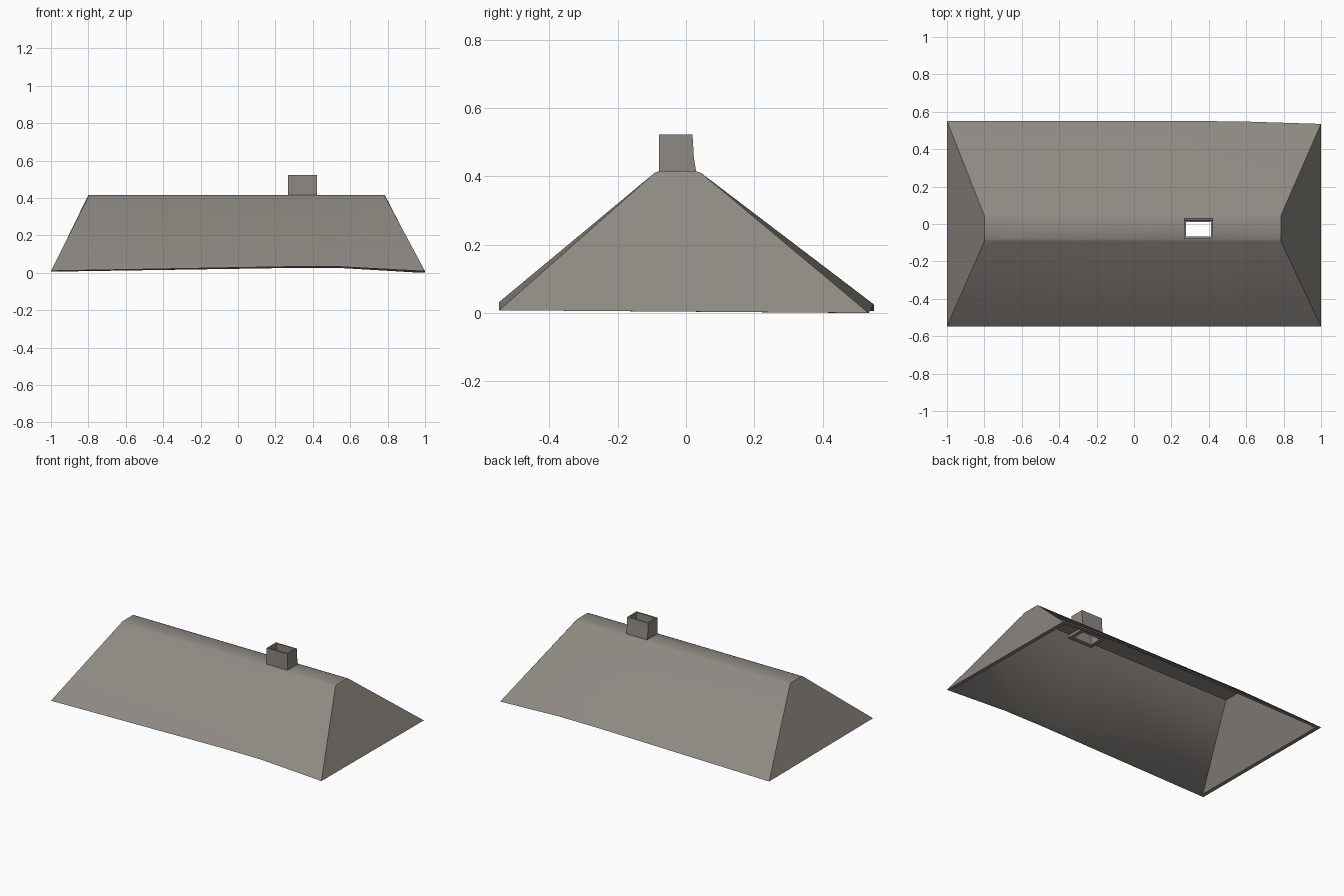
import bpy, bmesh, math

if "Cube" in bpy.data.objects:
    bpy.data.objects.remove(bpy.data.objects["Cube"])

mat = bpy.data.materials.new("weathered grey")
mat.diffuse_color = (0.27, 0.25, 0.225, 1)
mat.use_nodes = True
mat.node_tree.nodes["Principled BSDF"].inputs["Base Color"].default_value = mat.diffuse_color


def finish(bm, name):
    bmesh.ops.remove_doubles(bm, verts=bm.verts, dist=1e-5)
    bmesh.ops.recalc_face_normals(bm, faces=bm.faces)
    me = bpy.data.meshes.new(name)
    bm.to_mesh(me)
    bm.free()
    ob = bpy.data.objects.new(name, me)
    bpy.context.collection.objects.link(ob)
    me.materials.append(mat)
    bpy.ops.object.select_all(action='DESELECT')
    ob.select_set(True)
    bpy.context.view_layer.objects.active = ob
    bpy.ops.object.shade_smooth_by_angle(angle=math.radians(42))
    return ob


# Roof: sections along the ridge
# (eave x, ridge x, front eave z, back eave y, back eave z)
SECTIONS = [(-1.0, -0.80, 0.01, 0.55, 0.006),
            (0.25, 0.27, 0.032, 0.55, 0.025),
            (0.55, 0.42, 0.032, 0.549, 0.025),
            (1.0, 0.785, 0.008, 0.535, 0.0)]
HOLE = (1, 2)  # section step and profile step left open for the chimney


def skin(bm, lip, drop):
    """One layer of the roof; lip insets the eaves, drop lowers the ridge."""
    rows = []
    last = len(SECTIONS) - 1
    for i, (ex, rx, fz, by, bz) in enumerate(SECTIONS):
        sx = 1 if i == 0 else -1 if i == last else 0
        ex, rx = ex + sx * lip, rx + sx * lip * 0.6
        k = drop * 0.4
        pts = [(ex, -0.547 + lip, fz),
               (rx, -0.092 + k, 0.410 - drop), (rx, -0.08, 0.415 - drop),
               (rx, 0.03, 0.415 - drop), (rx, 0.044 - k, 0.410 - drop),
               (ex, by - lip, bz)]
        rows.append([bm.verts.new(p) for p in pts])
    for i in range(last):
        for j in range(5):
            if (i, j) != HOLE:
                bm.faces.new((rows[i][j], rows[i + 1][j],
                              rows[i + 1][j + 1], rows[i][j + 1]))
    bm.faces.new(rows[0])
    bm.faces.new(rows[-1])
    eave = [r[0] for r in rows] + [r[5] for r in reversed(rows)]
    i, j = HOLE
    hole = [rows[i][j], rows[i + 1][j], rows[i + 1][j + 1], rows[i][j + 1]]
    return eave, hole


def bridge(bm, a, b):
    for i in range(len(a)):
        n = (i + 1) % len(a)
        bm.faces.new((a[i], a[n], b[n], b[i]))


bm = bmesh.new()
outer, inner = skin(bm, 0, 0), skin(bm, 0.025, 0.022)
for a, b in zip(outer, inner):   # eave lip and hole walls
    bridge(bm, a, b)
finish(bm, "roof_shell")

# Chimney: open tube with a collar below the ceiling
# rings: x0, x1, y0, y1, z
RINGS = [(0.255, 0.435, -0.094, 0.044, 0.393),
         (0.255, 0.435, -0.094, 0.044, 0.375),
         (0.278, 0.412, -0.068, 0.015, 0.375),
         (0.278, 0.412, -0.068, 0.010, 0.523),
         (0.267, 0.422, -0.079, 0.019, 0.523),
         (0.267, 0.422, -0.079, 0.023, 0.455),
         (0.267, 0.422, -0.079, 0.030, 0.413),
         (0.270, 0.420, -0.079, 0.029, 0.393)]
bm = bmesh.new()
loops = [[bm.verts.new(p) for p in ((a, c, z), (b, c, z), (b, d, z), (a, d, z))]
         for a, b, c, d, z in RINGS]
for i in range(len(loops)):
    bridge(bm, loops[i], loops[(i + 1) % len(loops)])
finish(bm, "chimney")
